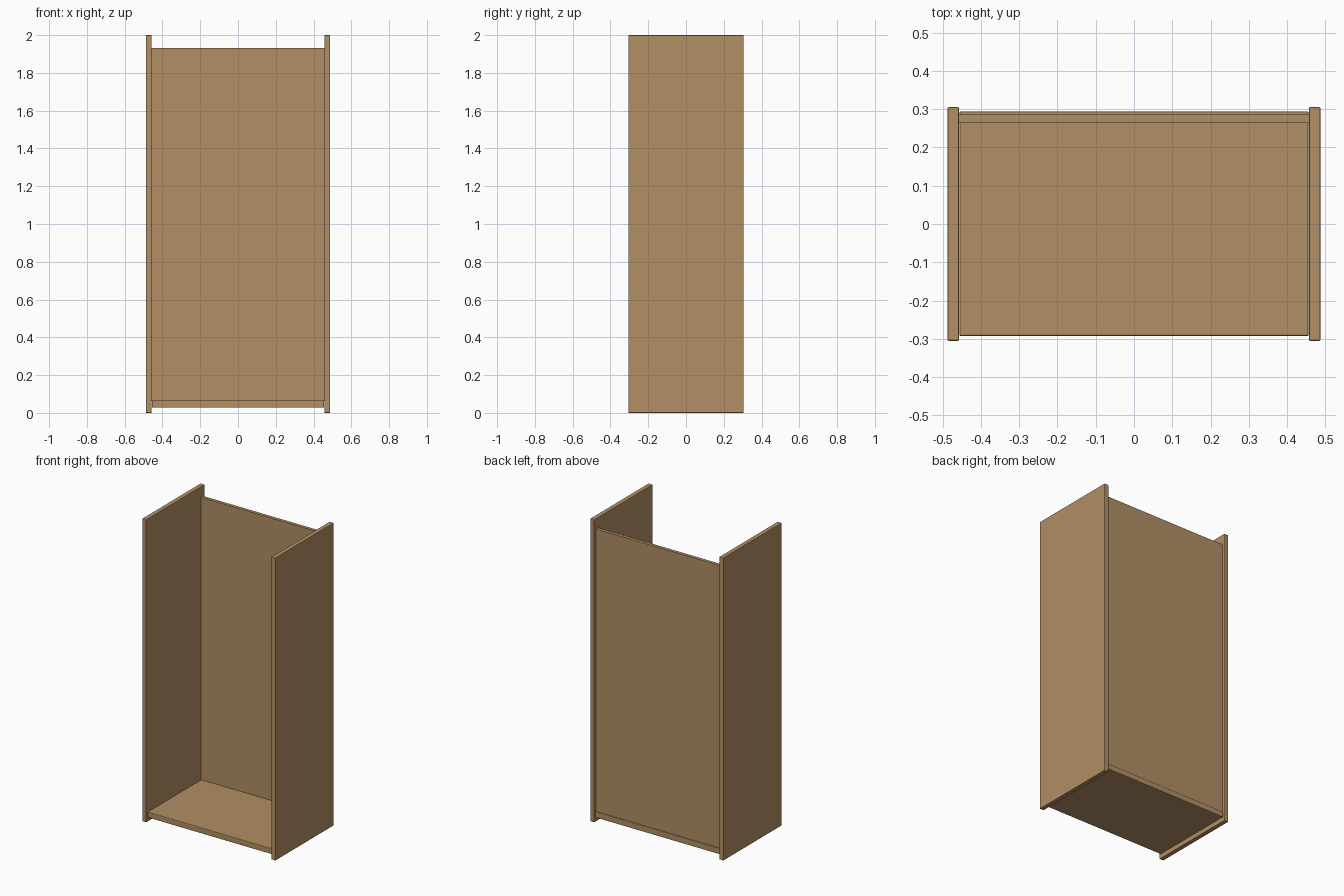
import bpy
import bmesh

if "Cube" in bpy.data.objects:
    bpy.data.objects.remove(bpy.data.objects["Cube"])

wood = bpy.data.materials.new("warm_wood")
wood.diffuse_color = (0.445, 0.275, 0.130, 1.0)
wood.use_nodes = True
wood.node_tree.nodes["Principled BSDF"].inputs["Base Color"].default_value = wood.diffuse_color


def board(name, lo, hi, bevel=0.0):
    """Box between two corners, with optional slightly eased edges."""
    mesh = bpy.data.meshes.new(name)
    bm = bmesh.new()
    bmesh.ops.create_cube(bm, size=1.0)
    for v in bm.verts:
        v.co = [(a + b) / 2 + c * (b - a) for a, b, c in zip(lo, hi, v.co)]
    bm.to_mesh(mesh)
    bm.free()
    mesh.materials.append(wood)
    obj = bpy.data.objects.new(name, mesh)
    bpy.context.collection.objects.link(obj)
    if bevel:
        mod = obj.modifiers.new("eased_edges", "BEVEL")
        mod.width = bevel
        mod.segments = 2
    return obj


# Two tall side panels
for name, x0, x1 in (("left_side", -0.487, -0.457), ("right_side", 0.457, 0.487)):
    board(name, (x0, -0.305, 0.0), (x1, 0.305, 2.0), 0.003)

# Bottom shelf, raised a little off the floor
board("bottom_shelf", (-0.456, -0.293, 0.028), (0.456, 0.294, 0.066), 0.004)

# Back panel standing on the shelf, stopping short of the top
board("back_panel", (-0.457, 0.264, 0.064), (0.457, 0.286, 1.932))
